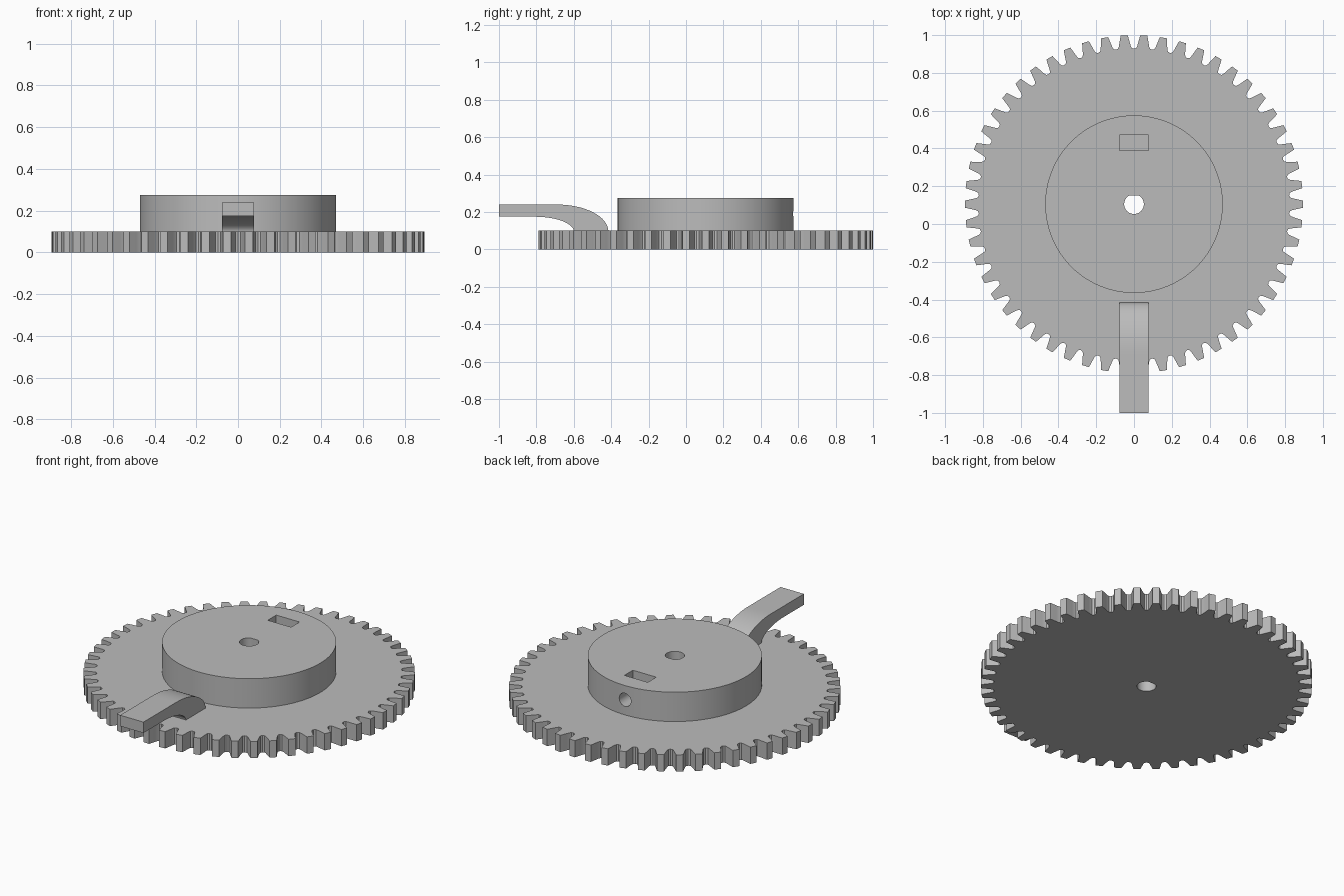
import bpy
import bmesh
from math import sin, cos, pi, sqrt

if "Cube" in bpy.data.objects:
    bpy.data.objects.remove(bpy.data.objects["Cube"])

CY = 0.105          # y of the gear axis
TEETH = 54
GEAR_TOP, HUB_TOP = 0.1, 0.275

grey = bpy.data.materials.new("mid_grey")
grey.use_nodes = True
grey.diffuse_color = (0.5, 0.5, 0.5, 1)
grey.node_tree.nodes["Principled BSDF"].inputs["Base Color"].default_value = (0.5, 0.5, 0.5, 1)


def prism(name, outline, offset):
    """Extrude a closed 3D outline along an offset vector."""
    bm = bmesh.new()
    face = bm.faces.new([bm.verts.new(p) for p in outline])
    moved = bmesh.ops.extrude_face_region(bm, geom=[face])["geom"]
    bmesh.ops.translate(bm, vec=offset,
                        verts=[v for v in moved if isinstance(v, bmesh.types.BMVert)])
    bmesh.ops.recalc_face_normals(bm, faces=bm.faces)
    mesh = bpy.data.meshes.new(name)
    bm.to_mesh(mesh)
    bm.free()
    mesh.materials.append(grey)
    obj = bpy.data.objects.new(name, mesh)
    bpy.context.collection.objects.link(obj)
    return obj


def activate(obj):
    bpy.ops.object.select_all(action='DESELECT')
    obj.select_set(True)
    bpy.context.view_layer.objects.active = obj


def cut(obj, cutter):
    mod = obj.modifiers.new("cut", 'BOOLEAN')
    mod.operation, mod.solver, mod.object = 'DIFFERENCE', 'EXACT', cutter
    activate(obj)
    bpy.ops.object.modifier_apply(modifier=mod.name)


def circle(radius, n, z):
    return [(radius * cos(2 * pi * i / n), CY + radius * sin(2 * pi * i / n), z)
            for i in range(n)]


# Toothed disc: half a tooth as (fraction of pitch, radius), mirrored and repeated
half_tooth = [(0.18, 0.895), (0.23, 0.875), (0.28, 0.855), (0.325, 0.838), (0.38, 0.827)]
tooth = [(-f, r) for f, r in reversed(half_tooth)] + half_tooth + [(0.5, 0.823)]
outline = []
for k in range(TEETH):
    for f, r in tooth:
        a = 2 * pi * (k + f) / TEETH
        outline.append((r * cos(a), CY + r * sin(a), 0))
gear = prism("gear_disc", outline, (0, 0, GEAR_TOP))

# Raised round hub
hub = prism("hub", circle(0.47, 128, GEAR_TOP), (0, 0, HUB_TOP - GEAR_TOP))

# Shaft bore with a small flat on the back side
bore_outline = [(x, min(y, CY + 0.046), z) for x, y, z in circle(0.052, 48, -0.1)]
bore = prism("bore_cutter", bore_outline, (0, 0, 0.6))

# Nut slot in the hub top
slot = prism("nut_slot_cutter",
             [(sx * 0.077, y, 0.11) for sx, y in ((-1, 0.39), (1, 0.39), (1, 0.47), (-1, 0.47))],
             (0, 0, 0.4))

# Radial screw hole from the back of the hub into the bore
screw = prism("screw_hole_cutter",
              [(0.039 * cos(2 * pi * i / 32), CY, 0.19 + 0.039 * sin(2 * pi * i / 32))
               for i in range(32)], (0, 0.6, 0))

cut(gear, bore)
for cutter in (bore, slot, screw):
    cut(hub, cutter)
for cutter in (bore, slot, screw):
    bpy.data.objects.remove(cutter)


# Curved arm rising from the disc and reaching out past the teeth
def bend(y0, y1, z_top, n=16):
    """Quarter-ellipse drop from z_top at y0 to just below the disc face at y1."""
    drop = z_top - GEAR_TOP + 0.004
    return [(y0 + (y1 - y0) * sin(t), z_top - drop * (1 - cos(t)))
            for t in (pi / 2 * i / n for i in range(n + 1))]


side = [(-1.0, 0.24)] + bend(-0.69, -0.415, 0.24)
side += list(reversed(bend(-0.81, -0.6, 0.175))) + [(-1.0, 0.175)]
arm = prism("curved_arm", [(-0.077, y, z) for y, z in side], (0.154, 0, 0))

for obj in (gear, hub, arm):
    activate(obj)
    bpy.ops.object.shade_smooth_by_angle(angle=0.4)
